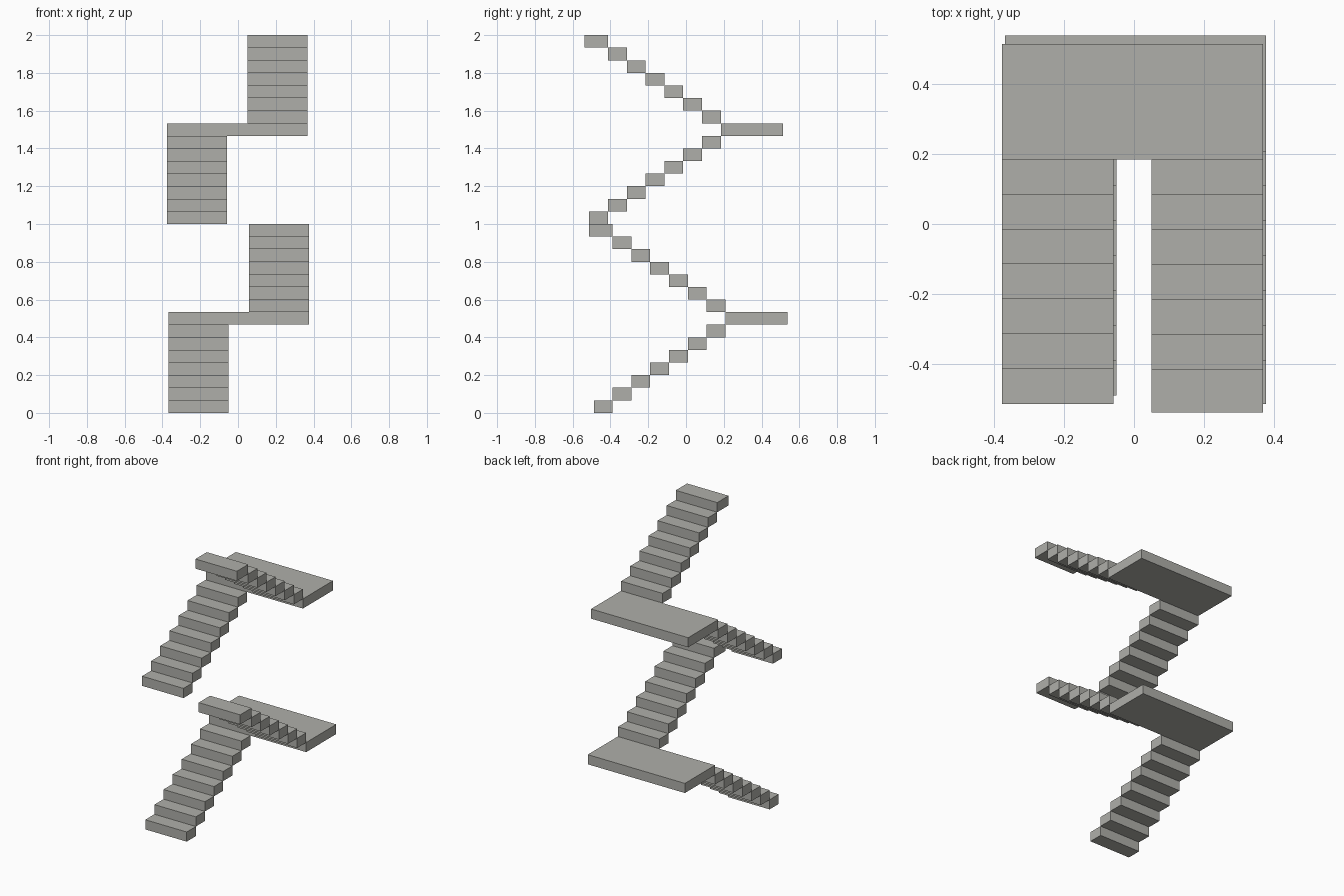
import bpy

if "Cube" in bpy.data.objects:
    bpy.data.objects.remove(bpy.data.objects["Cube"])

RISE = 2 / 30          # height of every tread slab
TREAD = 0.0995         # tread depth
LAST = 0.124           # deeper top tread of each storey
WIDTH = 0.317          # flight width
LANDING_W = 0.743
LANDING_D = 0.3285
STEPS = 7

stone = bpy.data.materials.new("warm grey concrete")
stone.diffuse_color = (0.43, 0.43, 0.40, 1)
stone.use_nodes = True
stone.node_tree.nodes["Principled BSDF"].inputs["Base Color"].default_value = stone.diffuse_color


def slab(name, x0, x1, y0, y1, z0):
    """Box from its plan extents, one riser thick."""
    z1 = z0 + RISE
    verts = [(x, y, z) for z in (z0, z1) for x, y in
             ((x0, y0), (x1, y0), (x1, y1), (x0, y1))]
    faces = [(3, 2, 1, 0), (4, 5, 6, 7), (0, 1, 5, 4),
             (1, 2, 6, 5), (2, 3, 7, 6), (3, 0, 4, 7)]
    mesh = bpy.data.meshes.new(name)
    mesh.from_pydata(verts, [], faces)
    mesh.materials.append(stone)
    obj = bpy.data.objects.new(name, mesh)
    bpy.context.collection.objects.link(obj)


def storey(label, left, front, base):
    """Flight up the left, half landing at the back, flight back on the right."""
    right = left + LANDING_W
    edge = front + STEPS * TREAD
    # lower flight
    for i in range(STEPS):
        y = front + i * TREAD
        slab(f"{label}_lower_step_{i + 1}", left, left + WIDTH, y, y + TREAD, base + i * RISE)
    # half landing
    slab(f"{label}_landing", left, right, edge, edge + LANDING_D, base + STEPS * RISE)
    # upper flight
    for i in range(STEPS):
        y = edge - i * TREAD
        depth = LAST if i == STEPS - 1 else TREAD
        slab(f"{label}_upper_step_{i + 1}", right - WIDTH, right, y - depth, y,
             base + (STEPS + 1 + i) * RISE)


# two storeys, the second shifted slightly left and forward
storey("first_storey", -0.3675, -0.488, 0.0)
storey("second_storey", -0.3755, -0.5125, 1.0)
